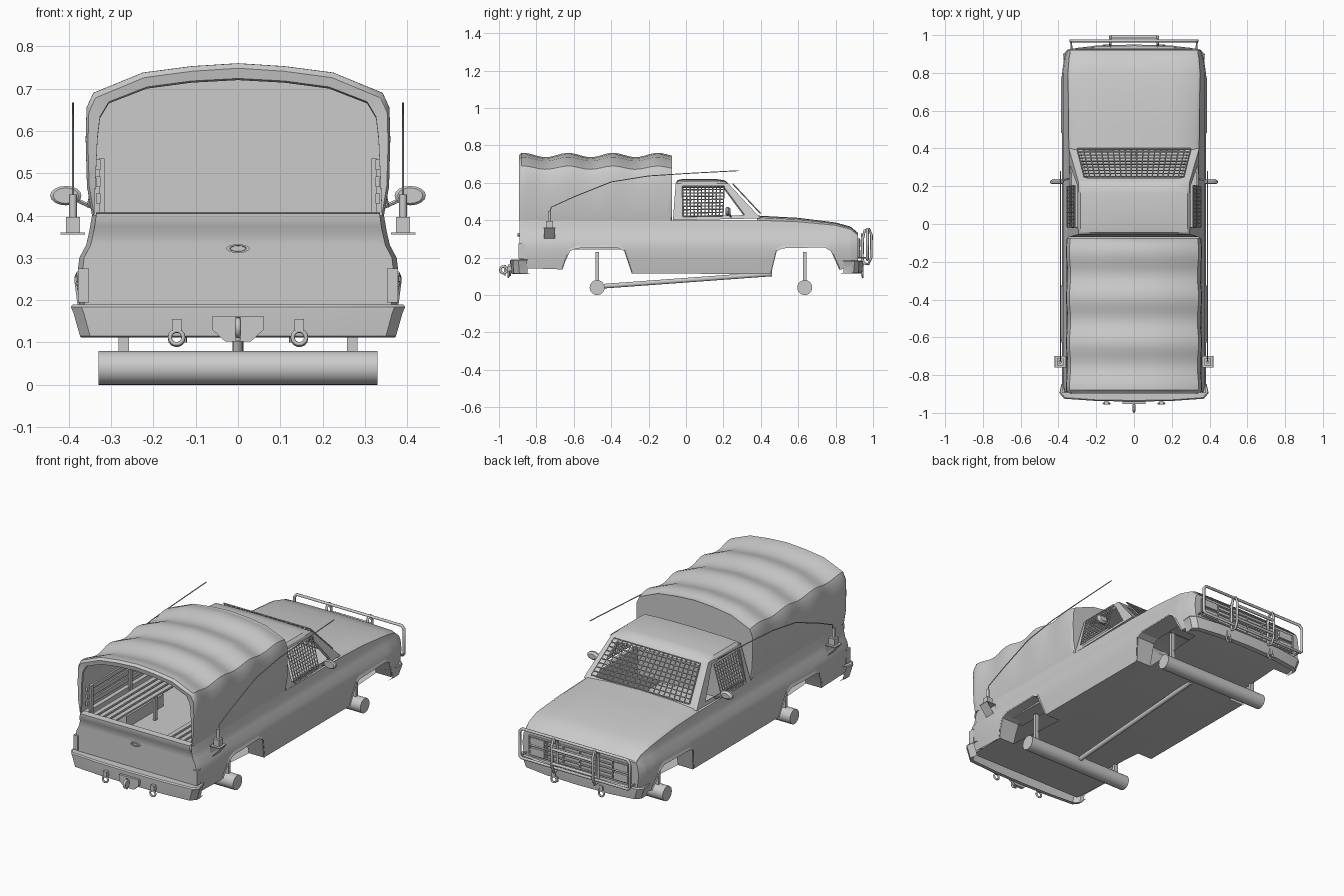
import bpy, bmesh, math
from mathutils import Vector

old = bpy.data.objects.get("Cube")
if old:
    bpy.data.objects.remove(old)

grey = bpy.data.materials.new("plain grey")
grey.use_nodes = True
grey.diffuse_color = (0.6, 0.6, 0.6, 1)
grey.node_tree.nodes["Principled BSDF"].inputs["Base Color"].default_value = (0.6, 0.6, 0.6, 1)
SIDES = (("left", 1), ("right", -1))


def finish(name, bm, angle=35):
    bmesh.ops.remove_doubles(bm, verts=bm.verts, dist=0.0002)
    bmesh.ops.recalc_face_normals(bm, faces=bm.faces)
    me = bpy.data.meshes.new(name)
    bm.to_mesh(me)
    bm.free()
    me.materials.append(grey)
    me.shade_smooth()
    me.set_sharp_from_angle(angle=math.radians(angle))
    ob = bpy.data.objects.new(name, me)
    bpy.context.collection.objects.link(ob)
    return ob


def loft(name, rows, caps=(), closed=False, angle=35):
    """Skin rows of points; caps lists the rows to fill."""
    bm = bmesh.new()
    vs = [[bm.verts.new(p) for p in r] for r in rows]
    n = len(rows[0])
    for a, b in zip(vs, vs[1:]):
        for i in range(n if closed else n - 1):
            j = (i + 1) % n
            bm.faces.new((a[i], a[j], b[j], b[i]))
    for c in caps:
        bm.faces.new(vs[c])
    return finish(name, bm, angle)


def box(name, centre, size):
    x, y, z = (s / 2 for s in size)
    c = Vector(centre)
    rows = [[c + Vector(p) for p in ((-x, -y, h), (x, -y, h), (x, y, h), (-x, y, h))] for h in (-z, z)]
    return loft(name, rows, (0, 1), True)


def tubes(name, paths, radius, cyclic=False, sides=1, kind="POLY"):
    """Round bars along paths, as one mesh."""
    cu = bpy.data.curves.new(name, "CURVE")
    cu.dimensions = "3D"
    cu.bevel_depth, cu.bevel_resolution, cu.use_fill_caps = radius, sides, True
    for path in paths:
        sp = cu.splines.new(kind)
        sp.points.add(len(path) - 1)
        for p, co in zip(sp.points, path):
            p.co = (*co, 1)
        sp.use_cyclic_u = cyclic
        sp.use_endpoint_u = True
    tmp = bpy.data.objects.new(name + "_path", cu)
    bpy.context.collection.objects.link(tmp)
    me = bpy.data.meshes.new_from_object(tmp.evaluated_get(bpy.context.evaluated_depsgraph_get()))
    bpy.data.objects.remove(tmp)
    bm = bmesh.new()
    bm.from_mesh(me)
    bpy.data.meshes.remove(me)
    return finish(name, bm, 50)


def ring(centre, r, n=14, ry=0, rz=1):
    c = Vector(centre)
    return [c + Vector((r * math.cos(t) * (1 - ry), r * math.cos(t) * ry, r * rz * math.sin(t)))
            for t in (i * math.tau / n for i in range(n))]


def lerp(table, t):
    if t <= table[0][0]:
        return table[0][1]
    for (a, va), (b, vb) in zip(table, table[1:]):
        if t <= b:
            return va + (vb - va) * (t - a) / (b - a)
    return table[-1][1]


def mirrored(half):
    """Half a section ending on the centre line, made whole."""
    return half + [(-p[0], *p[1:]) for p in reversed(half[:-1])]


# Body sides with wheel arches
REAR_ARCH = [(-.66, .137), (-.645, .18), (-.62, .235), (-.585, .25), (-.37, .255), (-.33, .235), (-.29, .115)]
FRONT_ARCH = [(.455, .113), (.485, .235), (.515, .25), (.74, .255), (.775, .235), (.8, .18), (.82, .135)]
BOTTOM = [(-.89, .145)] + REAR_ARCH + FRONT_ARCH + [(.87, .145), (.92, .16)]
WIDTH = [(.11, .36), (.19, .374), (.25, .381), (.3, .375), (.33, .359), (.36, .352), (.4, .345)]
TAPER = [(-.89, .97), (-.85, 1), (.8, 1), (.88, .97), (.92, .93)]
SHOULDER = [(.38, .4), (.6, .392), (.8, .373), (.88, .352), (.92, .32)]
CROWN = [(.38, .425), (.6, .413), (.8, .388), (.88, .366), (.92, .332)]
LEVELS = (.1, .19, .25, .3, .33, .36, .4)


def side_x(y, z):
    return lerp(WIDTH, z) * lerp(TAPER, y)


stations = sorted({y for y, _ in BOTTOM} | {-.85, 0, .2, .38, .6, .88})
for side, s in SIDES:
    rows = []
    for y in stations:
        zs = [min(max(lv, lerp(BOTTOM, y)), lerp(SHOULDER, y)) for lv in LEVELS]
        rows.append([(s * side_x(y, z), y, z) for z in zs])
    loft(side + "_body_side", rows)
    for end, arch in (("rear", REAR_ARCH), ("front", FRONT_ARCH)):
        loft(f"{side}_{end}_wheel_well", [[(s * side_x(y, z), y, z) for y, z in arch],
                                          [(s * .27, y, z) for y, z in arch]], angle=25)
        loft(f"{side}_{end}_arch_lip", [[(s * (side_x(y, z) + .006), y, z) for y, z in arch],
                                        [(s * (side_x(y, z + .012) + .001), y, z + .014) for y, z in arch]])

# Underside sheet, notched at the wheels
UNDER = [(-.89, .145), (-.66, .137), (-.29, .115), (.455, .113), (.82, .135), (.91, .15)]
loft("underside", [[(x, y, z) for x in (-.27, .27)] for y, z in UNDER])
for side, s in SIDES:
    for i in (0, 2, 4):
        loft(side + "_underside_edge", [[(s * .27, y, z), (s * side_x(y, z), y, z)] for y, z in UNDER[i:i + 2]])

# Hood and nose
rows = []
for y in (.38, .5, .6, .7, .8, .88, .905, .92):
    w, lo, hi = side_x(y, lerp(SHOULDER, y)), lerp(SHOULDER, y), lerp(CROWN, y)
    rows.append([(x, y, z) for x, z in mirrored([(w * f, lo + (hi - lo) * k)
                 for f, k in ((1, 0), (.94, .6), (.6, .88), (0, 1))])])
loft("hood", rows)
nose = [[(x, .92, z) for x in (-side_x(.92, z), side_x(.92, z))] for z in (.16, .19, .25, .3, .32)]
loft("nose_panel", nose)
tubes("grille_bars", [[(-.31, .925, z), (.31, .925, z)] for z in (.2, .225, .25, .275, .3)]
      + [[(x, .925, .2), (x, .925, .3)] for x in (-.31, -.2, -.1, 0, .1, .2, .31)], .005)
for side, s in SIDES:
    for z in (.222, .278):
        box(side + "_headlight", (s * .255, .925, z), (.085, .018, .04))

# Cab: roof, pillars and window frames
def bil(q, u, v):
    a, b, c, d = (Vector(p) for p in q)
    return a.lerp(b, u).lerp(d.lerp(c, u), v)


def frame(name, quad, window):
    inner = [bil(quad, u, v) for u, v in window]
    centre = sum(inner, Vector()) / 4
    lip = [p + Vector((-math.copysign(.012, p.x), 0, -.008)) + (centre - p) * .02 for p in inner]
    return loft(name, [[Vector(p) for p in quad], inner, lip], closed=True)


def guard(name, quad, window, cols, rows, out):
    q = [bil(quad, u, v) + Vector(out) for u, v in window]
    bars = [[bil(q, i / cols, 0), bil(q, i / cols, 1)] for i in range(cols + 1)]
    bars += [[bil(q, 0, i / rows), bil(q, 1, i / rows)] for i in range(rows + 1)]
    tubes(name, bars, .0035, sides=0)


for side, s in SIDES:
    quad = [(s * .345, -.07, .4), (s * .345, .4, .41), (s * .295, .225, .597), (s * .295, -.055, .597)]
    frame(side + "_door_frame", quad, [(.12, .1), (.85, .1), (.87, .92), (.12, .92)])
    guard(side + "_window_guard", quad, [(.12, .1), (.59, .1), (.88, .92), (.13, .92)], 11, 9, (s * .014, 0, 0))
shield = [(-.345, .4, .41), (.345, .4, .41), (.295, .225, .597), (-.295, .225, .597)]
pane = [(.06, .08), (.94, .08), (.94, .92), (.06, .92)]
frame("windshield_frame", shield, pane)
guard("windshield_guard", shield, pane, 19, 9, (0, .012, .012))
loft("cab_rear_wall", [[(-.345, -.07, .25), (.345, -.07, .25)], [(-.345, -.07, .4), (.345, -.07, .4)],
                       [(-.295, -.055, .597), (.295, -.055, .597)]])
roof = mirrored([(.295, 0), (.282, .013), (.2, .02), (0, .024)])
loft("cab_roof", [[(x, y, .597 + z * k) for x, z in roof]
                  for y, k in ((-.055, 0), (-.045, .75), (-.02, 1), (.16, 1), (.21, .65), (.225, 0))])
for side, s in SIDES:
    tubes(side + "_mirror_arm", [[(s * .345, .24, .42), (s * .4, .225, .445)]], .005)
    head = [ring((s * .407, y, .447), .037 * k, 16, 0, .62) for y, k in ((.212, .8), (.218, 1), (.228, 1), (.238, .6))]
    loft(side + "_mirror", head, (0, 3), True)

# Cargo bed and tailgate
bed = mirrored([(.345, .4), (.322, .4), (.322, .25), (0, .25)])
loft("cargo_bed", [[(x, y, z) for x, z in bed] for y in (-.87, -.08)])
gate = [[(f * side_x(-.89, z), y, z) for f in (-1, 1)] for y, z in
        [(-.89, z) for z in (.145, .19, .25, .3, .33, .36)] + [(-.9, .375), (-.9, .405), (-.865, .408), (-.865, .25)]]
loft("tailgate", gate)
loft("tailgate_handle", [ring((0, y, .322), r, 12, 0, .36) for y, r in ((-.886, .028), (-.9, .028), (-.9, .02), (-.894, .018))],
     (3,), True)
for side, s in SIDES:
    box(side + "_tail_light", (s * .365, -.878, .235), (.026, .035, .08))
    box(side + "_wheel_box", (s * .28, -.475, .28), (.09, .32, .07))
    for i in range(4):
        box(side + "_bench_slat", (s * (.17 + i * .038), -.48, .39), (.025, .74, .01))
    for z in (.44, .48, .52):
        box(side + "_backrest_slat", (s * .33, -.48, z), (.01, .74, .024))
    for y in (-.82, -.48, -.14):
        box(side + "_bench_post", (s * .322, y, .45), (.012, .02, .17))
        box(side + "_bench_leg", (s * .17, y, .32), (.015, .02, .13))

# Canvas canopy with sagging bays
hoop = [(.345, .4), (.357, .47), (.36, .58), (.358, .655), (.342, .69), (.225, .738), (.11, .753), (0, .76)]
opening = [(.34, .4), (.337, .47), (.332, .58), (.326, .63), (.305, .665), (.215, .7), (.11, .714), (0, .72)]
rows = [[(x, -.875, z) for x, z in mirrored(opening)], [(x, -.888, z + .004) for x, z in mirrored(opening)],
        [(x * .985, -.892, z - .012 * (z > .5)) for x, z in mirrored(hoop)]]
for i in range(34):
    y = -.88 + i * .8 / 33
    sag = .5 - .5 * math.cos((y + .87) / .24 * math.tau)
    rows.append([(x * (1 - .02 * sag * (z > .5)), y, z - .022 * sag * max(0, (z - .45) / .3)) for x, z in mirrored(hoop)])
rows.append([(x * .985, -.074, z - .012 * (z > .5)) for x, z in mirrored(hoop)])
loft("canopy", rows, (-1,), angle=40)

# Bumpers
def bumper(name, plan, z0, z1, inward):
    plan = mirrored(plan)
    shape = ((.94, .03, z0), (.945, .004, z0 + .003), (.985, 0, z1 - .02), (1, 0, z1 - .006), (.99, .006, z1), (.93, .055, z1))
    loft(name, [[(x * f, y + inward * d, z) for x, y in plan] for f, d, z in shape])


bumper("rear_bumper", [(.385, -.85), (.395, -.895), (.37, -.925), (.2, -.937), (0, -.94)], .112, .19, 1)
bumper("front_bumper", [(.37, .845), (.375, .9), (.35, .925), (.2, .945), (0, .95)], .115, .185, -1)

# Towing gear
hitch = [(-.06, .163), (.06, .163), (.06, .13), (.03, .102), (-.03, .102), (-.06, .13)]
loft("hitch_plate", [[(x, y, z) for x, z in hitch] for y in (-.935, -.952)], (0, 1), True)
tubes("tow_hook", [ring((0, -.975, .135), .018, 14, 1)], .007, True, 2)
tubes("tow_pin", [[(0, -.968, .16), (0, -.968, .105)]], .006, sides=2)
for side, s in SIDES:
    for end, y, z in (("rear", -.95, .112), ("front", .945, .11)):
        tubes(f"{side}_{end}_shackle", [ring((s * .145, y, z), .016)], .005, True, 2)
        box(f"{side}_{end}_shackle_mount", (s * .145, y * .995, z + .03), (.022, .02, .028))

# Brush guard
hoop = [(-.325, .19), (-.335, .2), (-.335, .335), (-.32, .352), (.32, .352), (.335, .335), (.335, .2), (.325, .19)]
tubes("brush_guard_frame", [[(x, .97, z) for x, z in hoop]], .008, True, 2)
tubes("brush_guard_top_bar", [[(-.125, .99, .3), (.125, .99, .3)], [(-.125, .99, .22), (.125, .99, .22)]], .008, sides=2)
for side, s in SIDES:
    tubes(side + "_guard_upright", [[(s * .125, y, z) for y, z in
          ((.95, .17), (.975, .165), (.99, .2), (.992, .32), (.98, .352), (.955, .345), (.945, .3), (.943, .2))]], .007, True, 2)
    tubes(side + "_guard_brace", [[(s * .33, .9, .2), (s * .333, .97, .2)], [(s * .125, .94, .1), (s * .125, .94, .33)]], .005)

# Whip antennas on side brackets
for side, s in SIDES:
    box(side + "_antenna_shelf", (s * .39, -.73, .358), (.058, .062, .005))
    loft(side + "_antenna_bracket", [[(s * x, y, z) for x, z in ((.36, .357), (.367, .3), (.372, .3), (.42, .357))]
                                     for y in (-.76, -.7)], angle=20)
    box(side + "_antenna_base", (s * .39, -.73, .378), (.034, .036, .038))
    tubes(side + "_antenna_spring", [[(s * .39, -.73, .39), (s * .39, -.73, .45)]], .009, sides=2)
    tubes(side + "_antenna_whip", [[(s * .39, y, z) for y, z in
          ((-.73, .44), (-.72, .47), (-.6, .525), (-.4, .605), (-.2, .637), (0, .65), (.28, .665))]], .0028)

# Axles, struts and drive shaft
for end, y in (("rear", -.475), ("front", .635)):
    loft(end + "_axle", [[(x, y + .04 * math.cos(t), .04 + .04 * math.sin(t))
                          for t in (i * math.tau / 32 for i in range(32))] for x in (-.33, .33)], (0, 1), True)
    for side, s in SIDES:
        box(f"{side}_{end}_strut", (s * .27, y, .145), (.024, .018, .17))
tubes("drive_shaft", [[(0, -.475, .045), (0, .46, .113)]], .013, sides=3)
